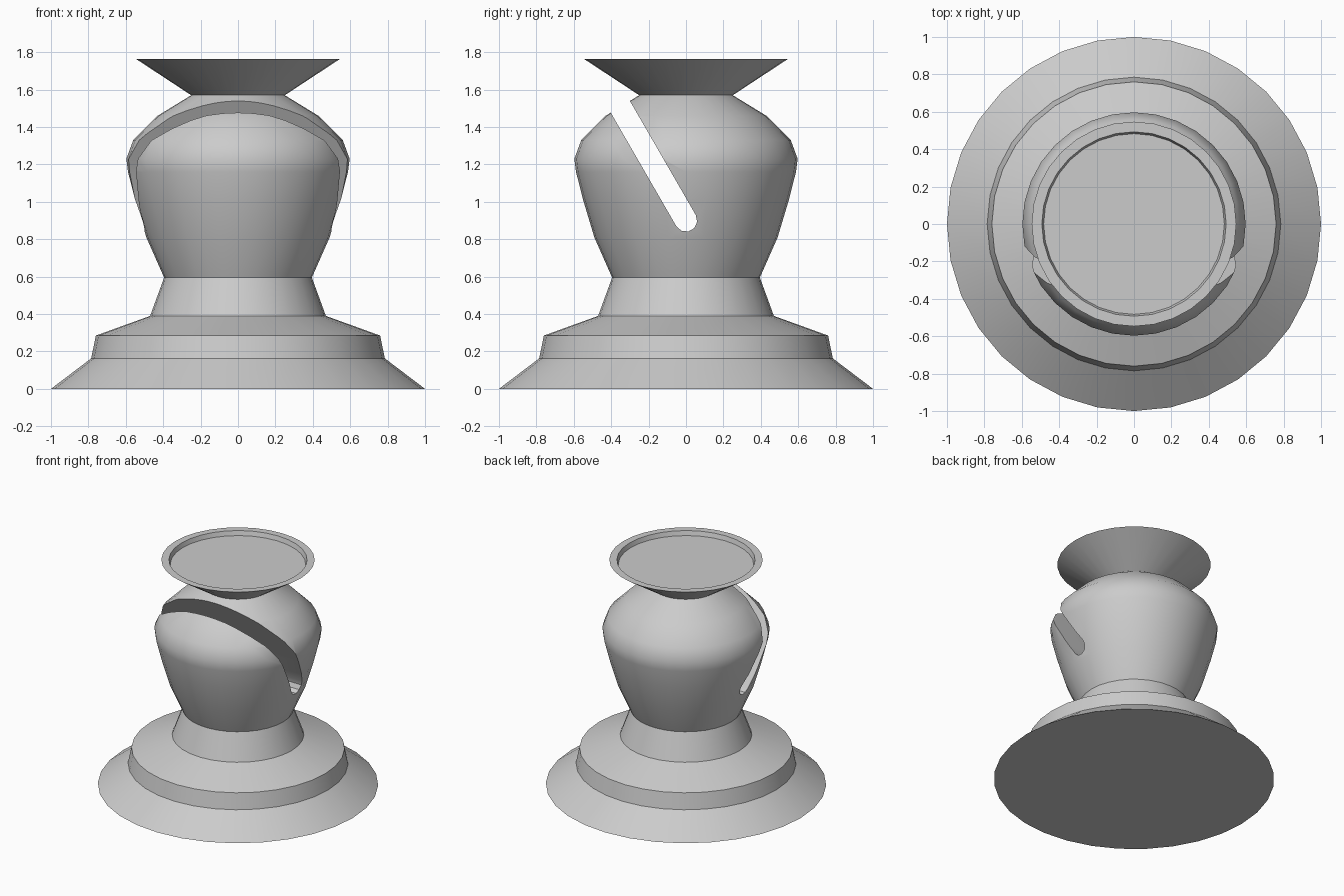
import bpy, bmesh
from math import sin, cos, pi, radians

if "Cube" in bpy.data.objects:
    bpy.data.objects.remove(bpy.data.objects["Cube"])

SIDES = 32


def new_object(name, bm):
    bmesh.ops.recalc_face_normals(bm, faces=bm.faces[:])
    mesh = bpy.data.meshes.new(name)
    bm.to_mesh(mesh)
    bm.free()
    obj = bpy.data.objects.new(name, mesh)
    bpy.context.collection.objects.link(obj)
    return obj


def lathe(name, profile):
    """Closed turned solid from (radius, z) points, capped at both ends."""
    bm = bmesh.new()
    rings = [[bm.verts.new((r * cos(2 * pi * i / SIDES), r * sin(2 * pi * i / SIDES), z))
              for i in range(SIDES)] for r, z in profile]
    for a, b in zip(rings, rings[1:]):
        for i in range(SIDES):
            j = (i + 1) % SIDES
            bm.faces.new((a[i], a[j], b[j], b[i]))
    bm.faces.new(rings[0])
    bm.faces.new(rings[-1])
    return new_object(name, bm)


# Turned piece: stepped foot, neck, rounded head, flared dish with shallow recess
piece = lathe("turned_piece", [
    (1.0, 0), (0.785, 0.163), (0.76, 0.285), (0.47, 0.39), (0.395, 0.595),
    (0.49, 0.81), (0.55, 1.01), (0.588, 1.16), (0.597, 1.23), (0.56, 1.33),
    (0.43, 1.46), (0.25, 1.57), (0.547, 1.765), (0.493, 1.765), (0.483, 1.73)])

# Slanted slot with a rounded lower end, cut right through along x
R, CZ, LEAN = 0.06, 0.9, radians(30)
outline = [(R * cos(LEAN - pi * k / 5), CZ + R * sin(LEAN - pi * k / 5)) for k in range(6)]
length = 0.76
dy, dz = -sin(LEAN) * length, cos(LEAN) * length
outline += [(outline[5][0] + dy, outline[5][1] + dz), (outline[0][0] + dy, outline[0][1] + dz)]
bm = bmesh.new()
face = bm.faces.new([bm.verts.new((-0.8, y, z)) for y, z in outline])
ext = bmesh.ops.extrude_face_region(bm, geom=[face], use_keep_orig=True)
bmesh.ops.translate(bm, vec=(1.6, 0, 0),
                    verts=[v for v in ext["geom"] if isinstance(v, bmesh.types.BMVert)])
cutter = new_object("slot_cutter", bm)
cutter.hide_render = True

cut = piece.modifiers.new("slot", 'BOOLEAN')
cut.operation = 'DIFFERENCE'
cut.solver = 'EXACT'
cut.object = cutter

bpy.ops.object.select_all(action='DESELECT')
piece.select_set(True)
bpy.context.view_layer.objects.active = piece
bpy.ops.object.modifier_apply(modifier="slot")
bpy.data.objects.remove(cutter)
bpy.ops.object.shade_smooth_by_angle(angle=radians(30))
